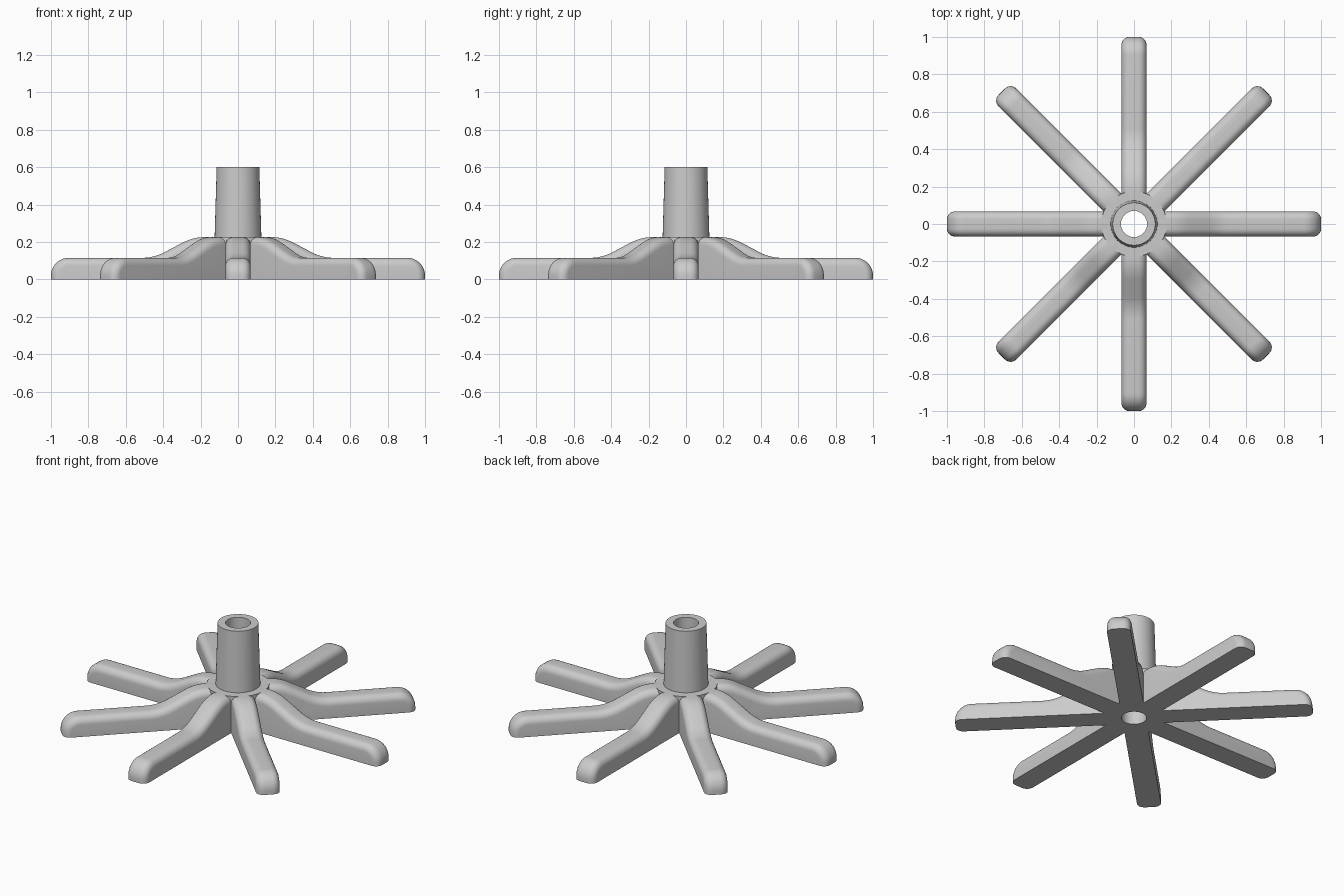
import bpy, bmesh, math
from mathutils import Vector

cube = bpy.data.objects.get("Cube")
if cube:
    bpy.data.objects.remove(cube, do_unlink=True)

grey = bpy.data.materials.new("light_grey")
grey.use_nodes = True
COLOUR = (0.6, 0.6, 0.6, 1)
grey.diffuse_color = COLOUR
grey.node_tree.nodes["Principled BSDF"].inputs["Base Color"].default_value = COLOUR

LEGS = 8
HALF_WIDTH = 0.067
LOW, HIGH = 0.115, 0.226
FILLET = 0.042


def finish(bm, name):
    bmesh.ops.recalc_face_normals(bm, faces=bm.faces)
    mesh = bpy.data.meshes.new(name)
    bm.to_mesh(mesh)
    bm.free()
    mesh.materials.append(grey)
    obj = bpy.data.objects.new(name, mesh)
    bpy.context.collection.objects.link(obj)
    bpy.ops.object.select_all(action='DESELECT')
    obj.select_set(True)
    bpy.context.view_layer.objects.active = obj
    bpy.ops.object.shade_smooth_by_angle(angle=math.radians(35))
    return obj


def soft_bend(x, z, before, after, steps=6):
    """Quadratic curve rounding a corner of the leg's top line."""
    a, b, c = Vector(before), Vector((x, z)), Vector(after)
    return [a * (1 - t) ** 2 + b * 2 * t * (1 - t) + c * t * t
            for t in (i / steps for i in range(steps + 1))]


def leg_profile():
    """Side outline: high at the hub, sloping down, rounded at the tip."""
    x1, x2, tangent = 0.24, 0.45, 0.06
    drop = (HIGH - LOW) / (x2 - x1) * tangent
    points = [Vector((0.14, 0)), Vector((0.14, HIGH))]
    points += soft_bend(x1, HIGH, (x1 - tangent, HIGH), (x1 + tangent, HIGH - drop))
    points += soft_bend(x2, LOW, (x2 - tangent, LOW + drop), (x2 + tangent, LOW))
    radius = 0.095
    for i in range(11):
        a = math.pi / 2 * (1 - i / 10)
        points.append(Vector((1 - radius + radius * math.cos(a),
                              LOW - radius + radius * math.sin(a))))
    points.append(Vector((1, 0)))
    return points


# Legs: extruded side outline with filleted upper edges
def build_leg(index):
    bm = bmesh.new()
    outline = [bm.verts.new((p.x, -HALF_WIDTH, p.y)) for p in leg_profile()]
    side = bm.faces.new(outline)
    extruded = bmesh.ops.extrude_face_region(bm, geom=[side], use_keep_orig=True)
    moved = [v for v in extruded["geom"] if isinstance(v, bmesh.types.BMVert)]
    bmesh.ops.translate(bm, verts=moved, vec=(0, 2 * HALF_WIDTH, 0))
    bmesh.ops.recalc_face_normals(bm, faces=bm.faces)
    rims = []
    for e in bm.edges:
        a, b = (v.co for v in e.verts)
        along_side = abs(a.y - b.y) < 0.001
        at_hub = max(a.x, b.x) < 0.141
        on_floor = max(a.z, b.z) < 0.001
        if along_side and not at_hub and not on_floor:
            rims.append(e)
    bmesh.ops.bevel(bm, geom=rims, offset=FILLET, offset_type='OFFSET',
                    segments=6, profile=0.5, affect='EDGES', clamp_overlap=False)
    leg = finish(bm, f"leg_{index + 1}")
    leg.rotation_euler.z = index * 2 * math.pi / LEGS


for i in range(LEGS):
    build_leg(i)

# Hub: collar, tapered socket and open bore, turned around the z axis
bm = bmesh.new()
section = [(0.07, 0), (0.175, 0), (0.175, HIGH), (0.125, HIGH), (0.114, 0.6), (0.07, 0.6)]
ring = [bm.verts.new((r, 0, z)) for r, z in section]
edges = [bm.edges.new((ring[i], ring[(i + 1) % len(ring)])) for i in range(len(ring))]
bmesh.ops.spin(bm, geom=ring + edges, cent=(0, 0, 0), axis=(0, 0, 1),
               angle=2 * math.pi, steps=64, use_merge=True)
bmesh.ops.remove_doubles(bm, verts=bm.verts, dist=0.0005)
finish(bm, "hub_socket")
